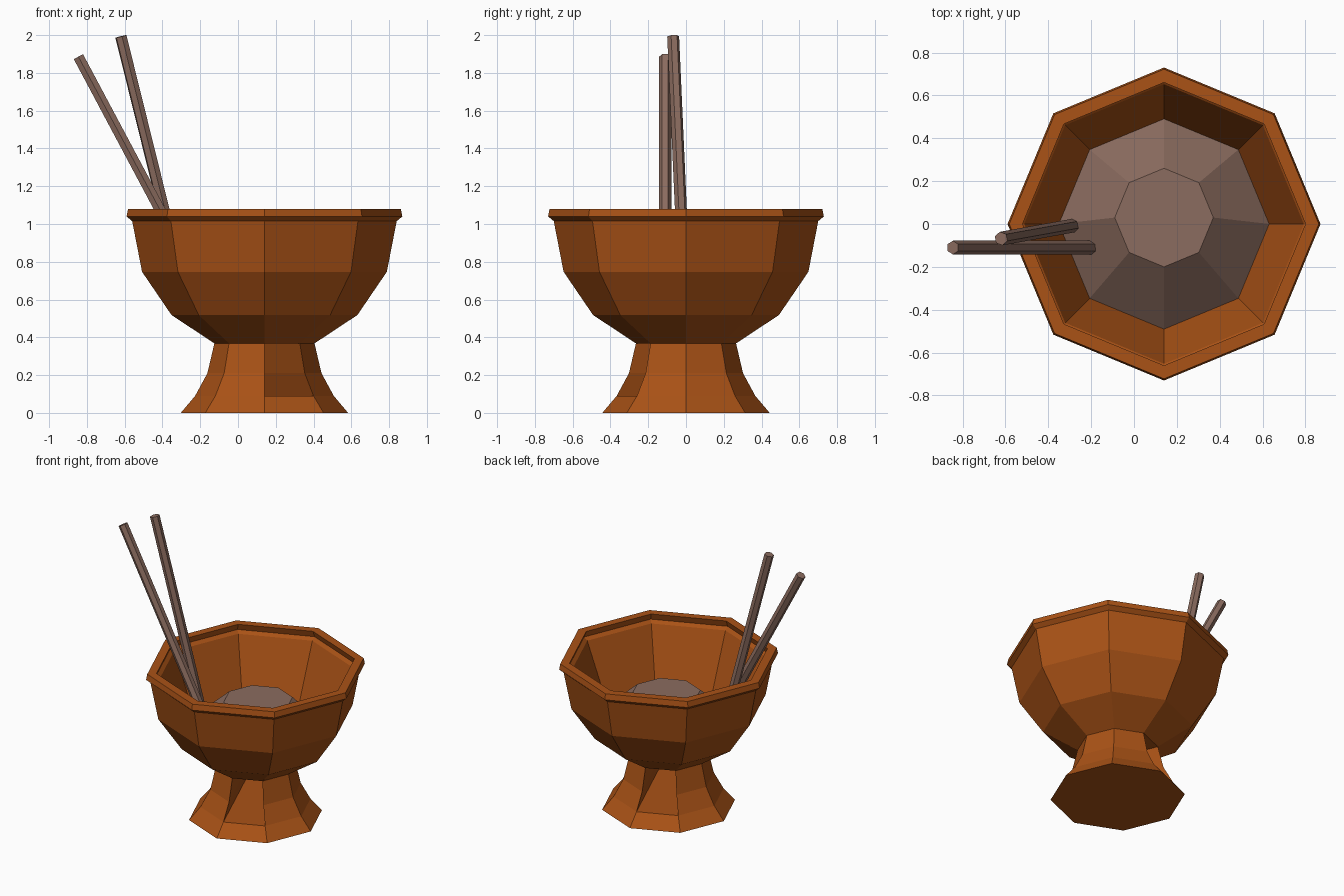
import bpy, bmesh, math
from mathutils import Vector, Matrix

if "Cube" in bpy.data.objects:
    bpy.data.objects.remove(bpy.data.objects["Cube"])

CX = 0.14  # bowl axis


def material(name, rgb):
    m = bpy.data.materials.new(name)
    m.diffuse_color = (*rgb, 1)
    m.use_nodes = True
    m.node_tree.nodes["Principled BSDF"].inputs["Base Color"].default_value = m.diffuse_color
    return m


clay = material("clay", (0.40, 0.085, 0.008))
brown = material("brown_grey", (0.26, 0.15, 0.115))


def add_rings(bm, profile, sides=8):
    """Rings of vertices from (radius, height, y shift)."""
    return [[bm.verts.new((CX + r * math.cos(2 * math.pi * k / sides),
                           dy + r * math.sin(2 * math.pi * k / sides), z))
             for k in range(sides)] for r, z, dy in profile]


def skin(bm, rings, skip=(), bottom=True, top=True):
    """Join rings with quads, cap the ends; skip holds (row, sector)."""
    n = len(rings[0])
    for i, (a, b) in enumerate(zip(rings, rings[1:])):
        for k in range(n):
            if (i, k) not in skip:
                j = (k + 1) % n
                bm.faces.new((a[k], a[j], b[j], b[k]))
    if bottom:
        bm.faces.new(rings[0][::-1])
    if top:
        bm.faces.new(rings[-1])


def finish(bm, name, mat, recalc=True):
    if recalc:
        bmesh.ops.recalc_face_normals(bm, faces=bm.faces)
    me = bpy.data.meshes.new(name)
    bm.to_mesh(me)
    bm.free()
    me.materials.append(mat)
    ob = bpy.data.objects.new(name, me)
    bpy.context.collection.objects.link(ob)
    return ob


# Bowl: outside wall, rolled rim, inside wall down to the food
bm = bmesh.new()
bowl = [(0.265, 0.368), (0.492, 0.518), (0.648, 0.747), (0.70, 1.015),
        (0.73, 1.04), (0.722, 1.08), (0.66, 1.08), (0.677, 1.035),
        (0.652, 1.015), (0.49, 0.59)]
skin(bm, add_rings(bm, [(r, z, 0) for r, z in bowl]), top=False)
finish(bm, "bowl", clay, recalc=False)

# Flared foot with a straight slot running right through it
bm = bmesh.new()
rings = add_rings(bm, [(0.443, 0, 0), (0.367, 0.09, 0), (0.302, 0.21, 0), (0.265, 0.368, 0)])
skin(bm, rings, {(i, k) for i in (1, 2) for k in (2, 6)}, top=False)
bm.faces.new([rings[1][k] for k in (6, 7, 2, 3)])
for a, b in zip(rings[1:], rings[2:]):
    bm.faces.new((a[7], b[7], b[2], a[2]))
    bm.faces.new((a[3], b[3], b[6], a[6]))
bm.normal_update()
for f in bm.faces:
    c = f.calc_center_median()
    inner = Vector((c.x - CX, c.y)).length < 0.2  # slot walls, floor and base
    if inner and 0.05 < c.z:
        # slot walls face the slot axis, the floor faces up
        way = Vector((0, 0, 1)) if abs(f.normal.z) > 0.9 else Vector((CX - c.x, -c.y, 0))
        if f.normal.dot(way) < 0:
            f.normal_flip()
finish(bm, "foot", clay, recalc=False)

# Mound of food with a flat top
bm = bmesh.new()
skin(bm, add_rings(bm, [(0.492, 0.59, 0), (0.23, 0.825, 0.03)]), bottom=False)
finish(bm, "food", brown, recalc=False)


# Two six-sided sticks
def stick(name, start, end, radius=0.032):
    start, end = Vector(start), Vector(end)
    axis = end - start
    bm = bmesh.new()
    bmesh.ops.create_cone(bm, cap_ends=True, segments=6, radius1=radius,
                          radius2=radius, depth=axis.length,
                          matrix=Matrix.Rotation(math.radians(30), 4, 'Z'))
    ob = finish(bm, name, brown)
    ob.location = (start + end) / 2
    ob.rotation_euler = axis.to_track_quat('Z', 'Y').to_euler()


stick("stick_left", (-0.16, -0.11, 0.60), (-0.845, -0.11, 1.886))
stick("stick_right", (-0.27, -0.005, 0.58), (-0.62, -0.068, 1.993))
